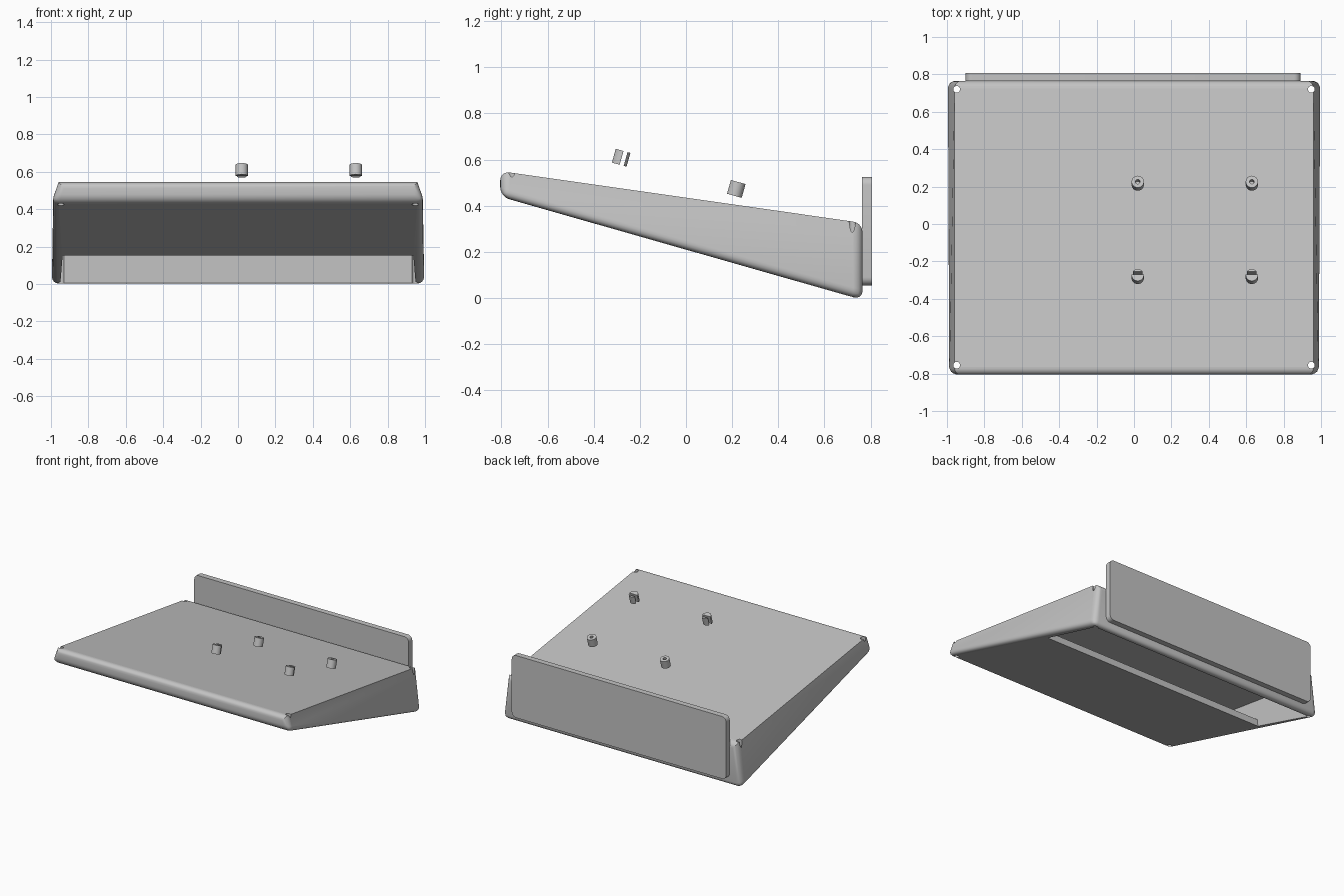
import bpy, bmesh, math
from mathutils import Matrix, Vector

cube = bpy.data.objects.get("Cube")
if cube:
    bpy.data.objects.remove(cube, do_unlink=True)

grey = bpy.data.materials.new("light_grey")
grey.use_nodes = True
COLOR = (0.55, 0.55, 0.55, 1)
grey.diffuse_color = COLOR
grey.node_tree.nodes["Principled BSDF"].inputs["Base Color"].default_value = COLOR


def finish(name, bm):
    """Turn a bmesh into an object."""
    bmesh.ops.recalc_face_normals(bm, faces=bm.faces)
    mesh = bpy.data.meshes.new(name)
    bm.to_mesh(mesh)
    bm.free()
    mesh.materials.append(grey)
    ob = bpy.data.objects.new(name, mesh)
    bpy.context.collection.objects.link(ob)
    return ob


def activate(ob):
    bpy.ops.object.select_all(action='DESELECT')
    ob.select_set(True)
    bpy.context.view_layer.objects.active = ob


def smooth(ob):
    activate(ob)
    bpy.ops.object.shade_smooth_by_angle(angle=math.radians(30))


def cut(ob, cutter):
    """Subtract the cutter and discard it."""
    cutter.hide_render = True
    mod = ob.modifiers.new("cut", 'BOOLEAN')
    mod.operation, mod.solver, mod.object = 'DIFFERENCE', 'EXACT', cutter
    activate(ob)
    bpy.ops.object.modifier_apply(modifier=mod.name)
    bpy.data.objects.remove(cutter, do_unlink=True)


def loft(profile, half_width):
    """Side profile (y, z) spanned across x; half_width(y, z) gives the taper."""
    bm = bmesh.new()
    rings = [[bm.verts.new((s * half_width(y, z), y, z)) for y, z in profile] for s in (-1, 1)]
    for ring in rings:
        bm.faces.new(ring)
    n = len(profile)
    for i in range(n):
        j = (i + 1) % n
        bm.faces.new((rings[0][i], rings[0][j], rings[1][j], rings[1][i]))
    return bm


def cylinder(bm, radius, depth, matrix, sides=24):
    bmesh.ops.create_cone(bm, cap_ends=True, segments=sides, radius1=radius,
                          radius2=radius, depth=depth, matrix=matrix)


def top_z(y):
    return 0.435 - 0.143 * y


def bottom_z(y):
    return 0.21 - 0.285 * y


# Wedge housing: sides lean in to a sharp top edge, all other edges rounded
FRONT, BACK = -0.805, 0.765
bm = loft([(FRONT, bottom_z(FRONT)), (BACK, bottom_z(BACK)), (BACK, top_z(BACK)), (FRONT, top_z(FRONT))],
          lambda y, z: 0.96 if z > bottom_z(y) + 0.05 else 1.0)
rounded = []
for e in bm.edges:
    a, b = (v.co for v in e.verts)
    along_y = abs(a.y - b.y) > 1
    if not (along_y and abs(a.x) < 0.98):
        rounded.append(e)
bmesh.ops.bevel(bm, geom=rounded, offset=0.04, segments=5, profile=0.5, affect='EDGES')
housing = finish("housing", bm)

# Hollow inside, open through the rear part of the underside
cavity = loft([(0.72, -0.1), (0.2, -0.1), (0.2, bottom_z(0.2) + 0.05),
               (-0.7, bottom_z(-0.7) + 0.05), (-0.7, top_z(-0.7) - 0.06),
               (0.72, top_z(0.72) - 0.06)],
              lambda y, z: 0.95 - 0.08 * z)
cut(housing, finish("cavity_cutter", cavity))

# Screw holes in the four corners
bm = bmesh.new()
for x in (-0.948, 0.948):
    for y in (-0.755, 0.72):
        cylinder(bm, 0.018, 2, Matrix.Translation((x, y, 0.3)))
cut(housing, finish("screw_hole_cutter", bm))
smooth(housing)

# Upright rear plate with rounded corners
bm = bmesh.new()
bmesh.ops.create_cube(bm, size=1, matrix=Matrix.Translation((-0.005, 0.785, 0.29))
                      @ Matrix.Diagonal((1.79, 0.043, 0.47, 1)))
corners = [e for e in bm.edges if abs(e.verts[0].co.y - e.verts[1].co.y) > 0.01]
bmesh.ops.bevel(bm, geom=corners, offset=0.035, segments=6, profile=0.5, affect='EDGES')
smooth(finish("rear_plate", bm))

# Four studs, square to the underside: rear pair bored, front pair slotted
tilt = Matrix.Rotation(-math.atan(0.28), 4, 'X')
for side, x in (("right", 0.02), ("left", 0.63)):
    place = Matrix.Translation((x, 0.218, 0.473)) @ tilt
    bm = bmesh.new()
    cylinder(bm, 0.033, 0.062, place)
    stud = finish("rear_stud_" + side, bm)
    bm = bmesh.new()
    cylinder(bm, 0.012, 0.06, place @ Matrix.Translation((0, 0, 0.025)))
    cut(stud, finish("bore_cutter", bm))
    smooth(stud)

    place = Matrix.Translation((x, -0.281, 0.608)) @ tilt
    bm = bmesh.new()
    cylinder(bm, 0.033, 0.062, place)
    stud = finish("front_stud_" + side, bm)
    bm = bmesh.new()
    bmesh.ops.create_cube(bm, size=1, matrix=place @ Matrix.Translation((0, 0.011, 0))
                          @ Matrix.Diagonal((0.1, 0.018, 0.1, 1)))
    cut(stud, finish("slot_cutter", bm))
    smooth(stud)
